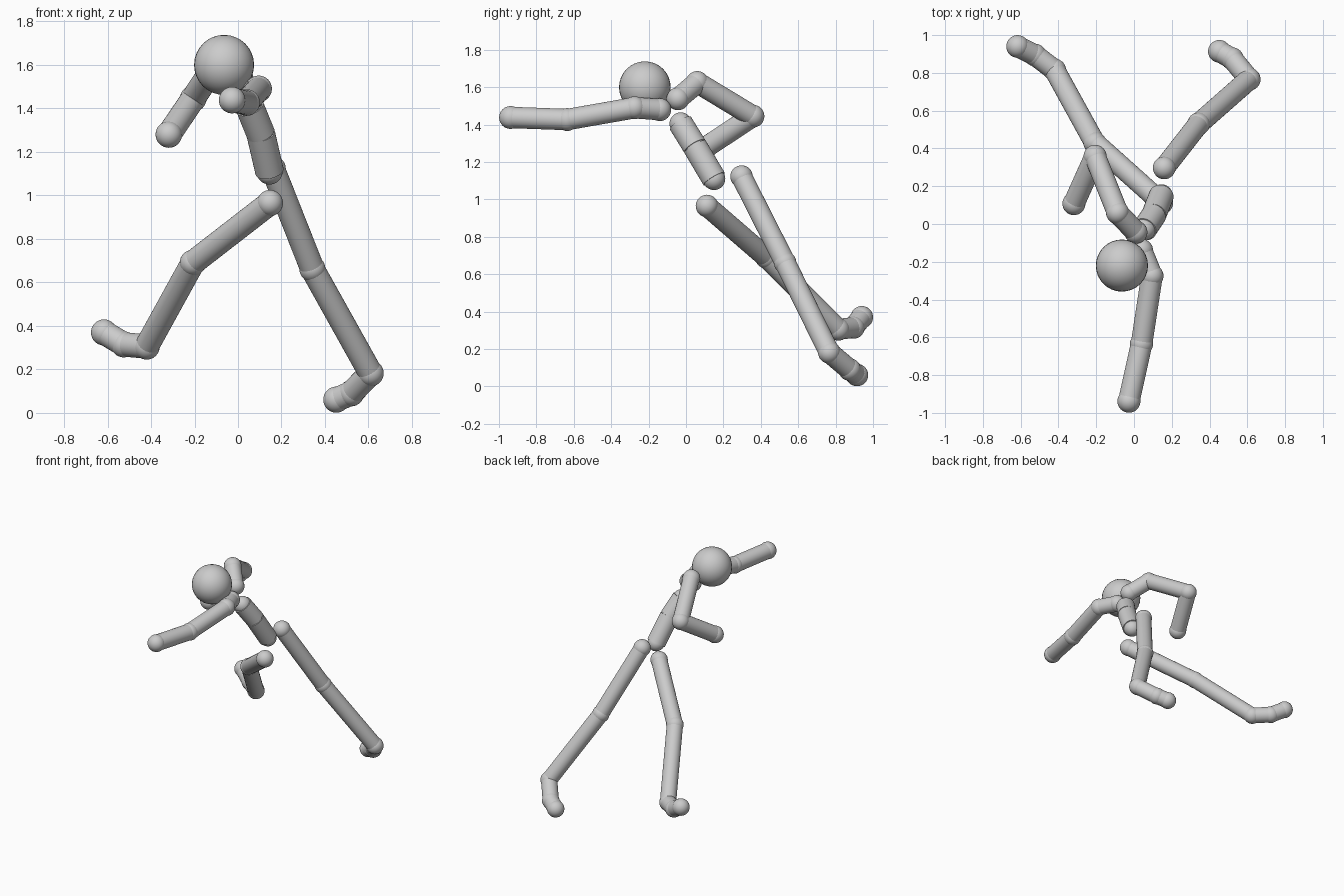
import bpy
from mathutils import Vector

if "Cube" in bpy.data.objects:
    bpy.data.objects.remove(bpy.data.objects["Cube"])

grey = bpy.data.materials.new("light grey")
grey.diffuse_color = (0.6, 0.6, 0.6, 1)
grey.use_nodes = True
grey.node_tree.nodes["Principled BSDF"].inputs["Base Color"].default_value = grey.diffuse_color


def finish(name):
    ob = bpy.context.object
    ob.name = name
    ob.data.materials.append(grey)
    bpy.ops.object.shade_smooth_by_angle()
    return ob


def ball(name, p, r):
    bpy.ops.mesh.primitive_uv_sphere_add(segments=32, ring_count=16, radius=r, location=p)
    return finish(name)


def tube(name, a, b, r):
    a, b = Vector(a), Vector(b)
    bpy.ops.mesh.primitive_cylinder_add(vertices=32, radius=r, depth=(b - a).length,
                                        location=(a + b) / 2)
    ob = finish(name)
    ob.rotation_euler = (b - a).to_track_quat('Z', 'Y').to_euler()
    return ob


def limb(name, points, joint_r, tube_r):
    # balls at the joints, tubes between them
    for i, p in enumerate(points):
        ball(f"{name}_joint_{i + 1}", p, joint_r)
    for i, (a, b) in enumerate(zip(points, points[1:])):
        tube(f"{name}_segment_{i + 1}", a, b, tube_r)


# Head
ball("head", (-0.064, -0.22, 1.60), 0.138)

# Torso, slightly thicker than its joints
limb("spine", [(0.055, -0.028, 1.405), (0.105, 0.048, 1.282), (0.145, 0.15, 1.11)], 0.06, 0.066)

# Arms: collar, shoulder, elbow, hand
limb("forward_arm", [(0.04, -0.14, 1.48), (0.095, -0.275, 1.49),
                     (0.04, -0.635, 1.427), (-0.027, -0.938, 1.438)], 0.061, 0.057)
limb("back_arm", [(0.01, -0.043, 1.538), (-0.087, 0.06, 1.625),
                  (-0.206, 0.358, 1.445), (-0.318, 0.108, 1.28)], 0.061, 0.057)

# Legs: hip, knee, ankle, ball of foot, toe
limb("standing_leg", [(0.16, 0.297, 1.122), (0.342, 0.53, 0.662), (0.61, 0.766, 0.182),
                      (0.52, 0.875, 0.09), (0.452, 0.914, 0.061)], 0.06, 0.056)
limb("raised_leg", [(0.147, 0.112, 0.965), (-0.208, 0.43, 0.69), (-0.42, 0.815, 0.305),
                    (-0.525, 0.895, 0.315), (-0.616, 0.94, 0.37)], 0.06, 0.056)
